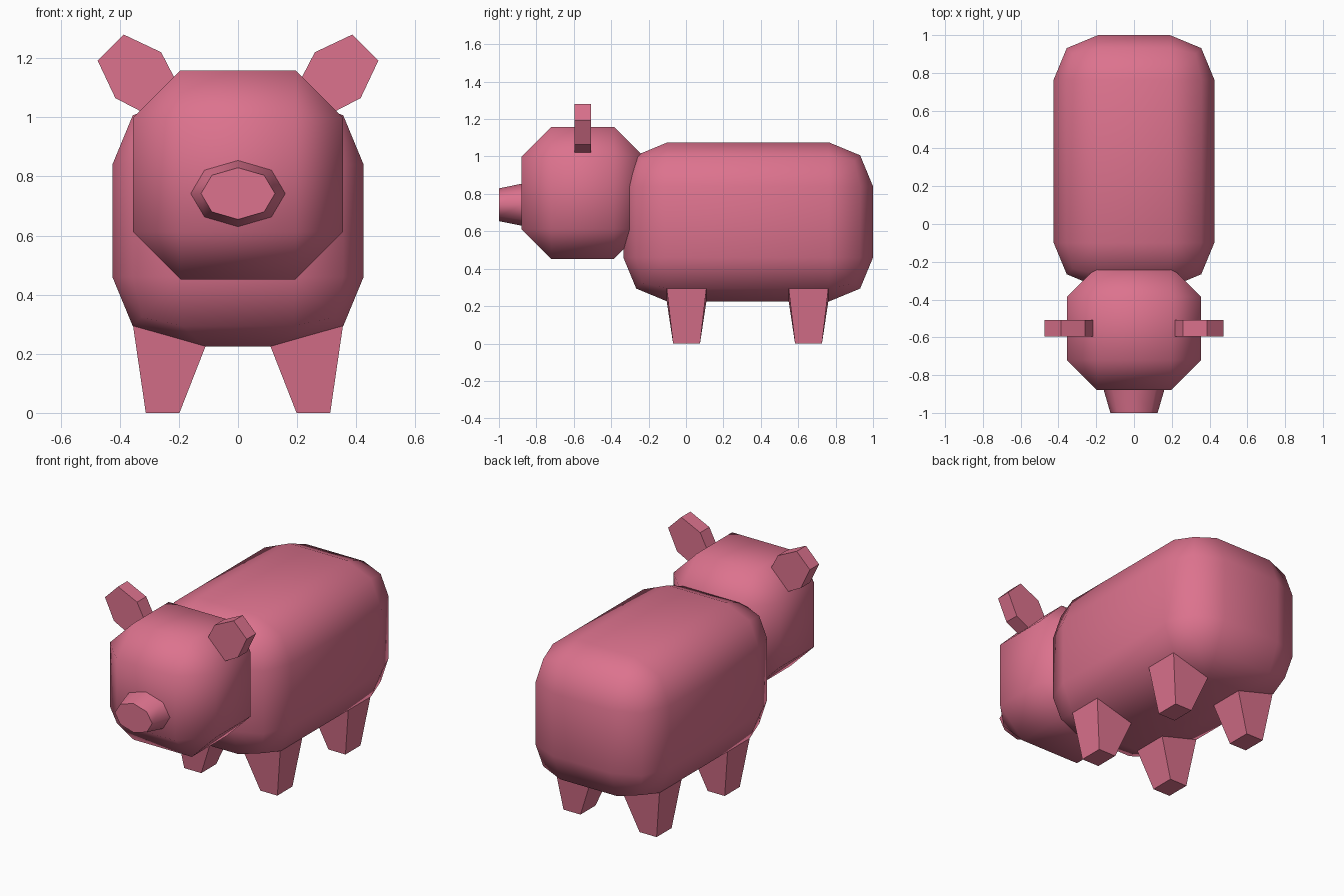
import bpy, bmesh
from math import radians
from mathutils import Matrix, Vector

if "Cube" in bpy.data.objects:
    bpy.data.objects.remove(bpy.data.objects["Cube"])

pink = bpy.data.materials.new("pink")
pink.diffuse_color = (0.72, 0.17, 0.27, 1)
pink.use_nodes = True
pink.node_tree.nodes["Principled BSDF"].inputs["Base Color"].default_value = pink.diffuse_color


def finish(name, bm, smooth_angle=None):
    bmesh.ops.recalc_face_normals(bm, faces=bm.faces)
    me = bpy.data.meshes.new(name)
    bm.to_mesh(me)
    bm.free()
    ob = bpy.data.objects.new(name, me)
    bpy.context.collection.objects.link(ob)
    me.materials.append(pink)
    if smooth_angle:
        bpy.ops.object.select_all(action='DESELECT')
        ob.select_set(True)
        bpy.context.view_layer.objects.active = ob
        bpy.ops.object.shade_smooth_by_angle(angle=radians(smooth_angle))
    return ob


def mirror_x(ob):
    ob.modifiers.new("mirror", 'MIRROR').use_axis = (True, False, False)


def rounded_box(lo, hi, offset, segments):
    lo, hi = Vector(lo), Vector(hi)
    bm = bmesh.new()
    mat = Matrix.Translation((lo + hi) / 2) @ Matrix.Diagonal((*(hi - lo), 1))
    bmesh.ops.create_cube(bm, size=1, matrix=mat)
    bmesh.ops.bevel(bm, geom=bm.edges[:], offset=offset, segments=segments,
                    profile=0.5, affect='EDGES')
    return bm


def loft(rings):
    # closed solid through rings with equal point counts
    bm = bmesh.new()
    vs = [[bm.verts.new(p) for p in r] for r in rings]
    n = len(vs[0])
    bm.faces.new(vs[0])
    bm.faces.new(vs[-1])
    for a, b in zip(vs, vs[1:]):
        for i in range(n):
            j = (i + 1) % n
            bm.faces.new((a[i], a[j], b[j], b[i]))
    return bm


# body: rounded box whose flat belly is narrowed between the legs
bm = rounded_box((-0.425, -0.335, 0.225), (0.425, 1.0, 1.075), 0.235, 2)
for v in bm.verts:
    if v.co.z < 0.23:
        v.co.x = 0.11 if v.co.x > 0 else -0.11
finish("body", bm, 80)

# head: chamfered box
finish("head", rounded_box((-0.355, -0.88, 0.452), (0.355, -0.225, 1.158), 0.16, 1), 80)

# snout: tapered octagon with a flat front
bm = bmesh.new()
mat = (Matrix.Translation((0, -0.94, 0.742)) @ Matrix.Diagonal((1, 1, 0.7, 1))
       @ Matrix.Rotation(radians(90), 4, 'X'))
bmesh.ops.create_cone(bm, cap_ends=True, segments=8, radius1=0.16,
                      radius2=0.125, depth=0.12, matrix=mat)
finish("snout", bm, 60)

# ears: tilted hexagonal slabs
profile = [(0.387, 1.28), (0.475, 1.192), (0.415, 1.065),
           (0.29, 1.0), (0.195, 1.095), (0.26, 1.22)]
mirror_x(finish("ears", loft([[(x, y, z) for x, z in profile]
                              for y in (-0.595, -0.507)])))

# legs: tapered blocks growing out of the lower body faces
for name, y in (("front_legs", 0.003), ("back_legs", 0.655)):
    top = [(0.11, y - 0.106, 0.225), (0.355, y - 0.106, 0.295),
           (0.355, y + 0.106, 0.295), (0.11, y + 0.106, 0.225)]
    foot = [(0.198, y - 0.072, 0), (0.312, y - 0.072, 0),
            (0.312, y + 0.072, 0), (0.198, y + 0.072, 0)]
    mirror_x(finish(name, loft([top, foot])))
